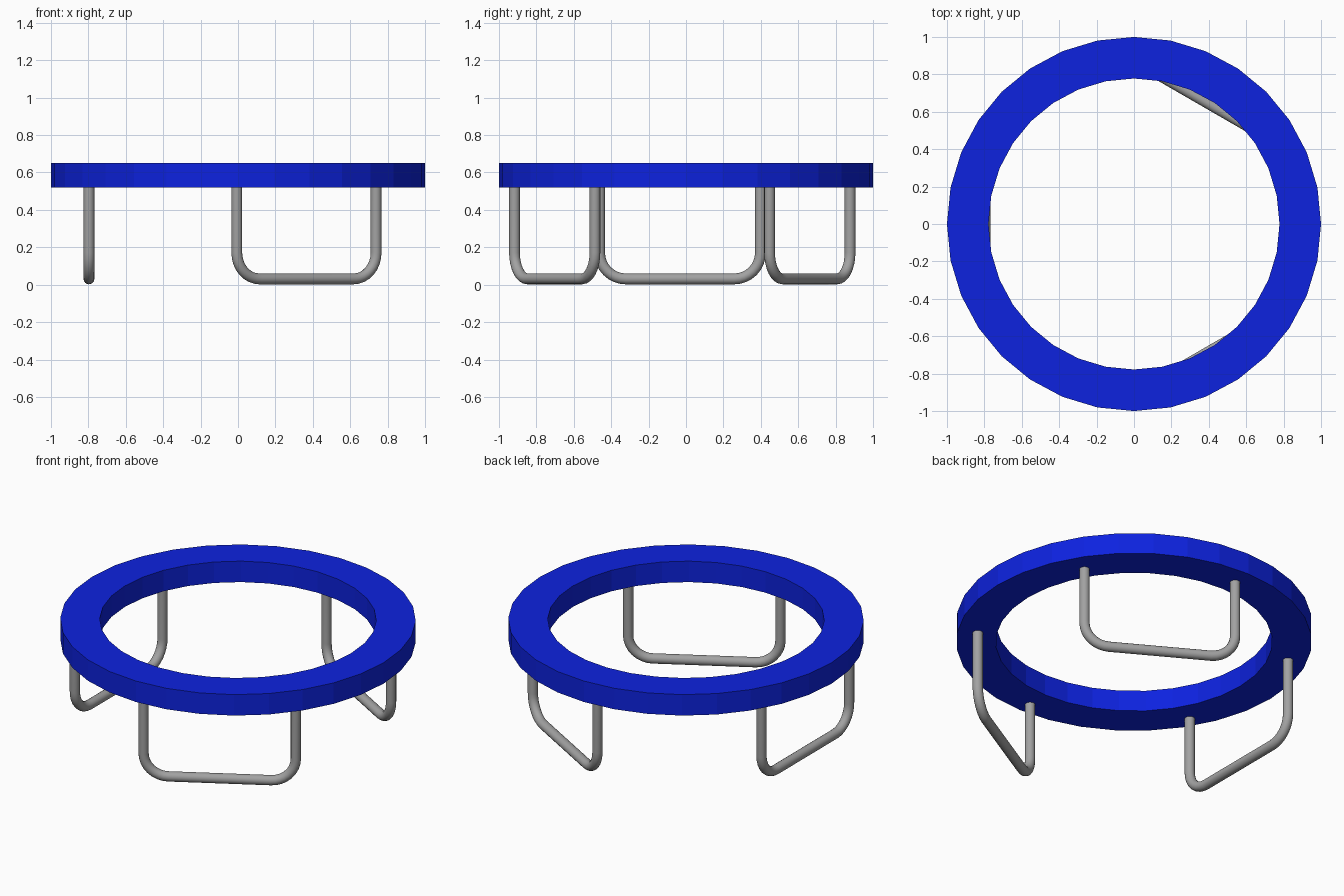
import bpy, bmesh, math
from mathutils import Vector

cube = bpy.data.objects.get("Cube")
if cube:
    bpy.data.objects.remove(cube, do_unlink=True)


def make_material(name, color, roughness):
    mat = bpy.data.materials.new(name)
    mat.use_nodes = True
    mat.diffuse_color = color
    bsdf = next(n for n in mat.node_tree.nodes if n.type == "BSDF_PRINCIPLED")
    bsdf.inputs["Base Color"].default_value = color
    bsdf.inputs["Roughness"].default_value = roughness
    return mat


blue = make_material("blue padding", (0.004, 0.016, 0.74, 1), 0.6)
grey = make_material("grey steel", (0.36, 0.36, 0.36, 1), 0.5)

RING_BOTTOM, RING_TOP = 0.52, 0.65
TUBE_RADIUS = 0.029


def make_ring(name, inner, outer, sides):
    """Flat-faceted ring spun from a rectangular profile."""
    bm = bmesh.new()
    corners = [(inner, RING_BOTTOM), (outer, RING_BOTTOM),
               (outer, RING_TOP), (inner, RING_TOP)]
    verts = [bm.verts.new((r, 0, z)) for r, z in corners]
    edges = [bm.edges.new((verts[i], verts[i - 1])) for i in range(4)]
    bmesh.ops.spin(bm, geom=verts + edges, cent=(0, 0, 0), axis=(0, 0, 1),
                   angle=math.tau, steps=sides)
    bmesh.ops.remove_doubles(bm, verts=bm.verts, dist=0.0001)
    bmesh.ops.recalc_face_normals(bm, faces=bm.faces)
    mesh = bpy.data.meshes.new(name)
    bm.to_mesh(mesh)
    bm.free()
    mesh.materials.append(blue)
    obj = bpy.data.objects.new(name, mesh)
    bpy.context.collection.objects.link(obj)


def make_leg(name, center, angle, half=0.43, bend=0.14, steps=8):
    """U-shaped bent tube with its foot bar along local x."""
    foot = TUBE_RADIUS + 0.002
    side = [Vector((half, 0, RING_BOTTOM + 0.01))]
    for i in range(steps + 1):
        a = math.pi / 2 * i / steps
        side.append(Vector((half - bend + bend * math.cos(a), 0,
                            foot + bend - bend * math.sin(a))))
    path = side + [Vector((-p.x, 0, p.z)) for p in reversed(side)]

    curve = bpy.data.curves.new(name + "_path", "CURVE")
    curve.dimensions = "3D"
    curve.bevel_depth = TUBE_RADIUS
    curve.bevel_resolution = 6
    curve.use_fill_caps = True
    spline = curve.splines.new("POLY")
    spline.points.add(len(path) - 1)
    for point, co in zip(spline.points, path):
        point.co = (*co, 1)
    curve.materials.append(grey)

    obj = bpy.data.objects.new(name, curve)
    bpy.context.collection.objects.link(obj)
    obj.location = (*center, 0)
    obj.rotation_euler.z = angle
    bpy.ops.object.select_all(action="DESELECT")
    obj.select_set(True)
    bpy.context.view_layer.objects.active = obj
    bpy.ops.object.convert(target="MESH")
    bpy.ops.object.shade_smooth_by_angle(angle=math.radians(40))


# Padded top ring
make_ring("padded_ring", 0.778, 1.0, 32)

# Three tubular legs spaced evenly around the ring
make_leg("right_leg", (-0.797, -0.032), math.radians(90))
make_leg("back_left_leg", (0.366, 0.662), math.radians(-30))
make_leg("front_left_leg", (0.366, -0.702), math.radians(30))
